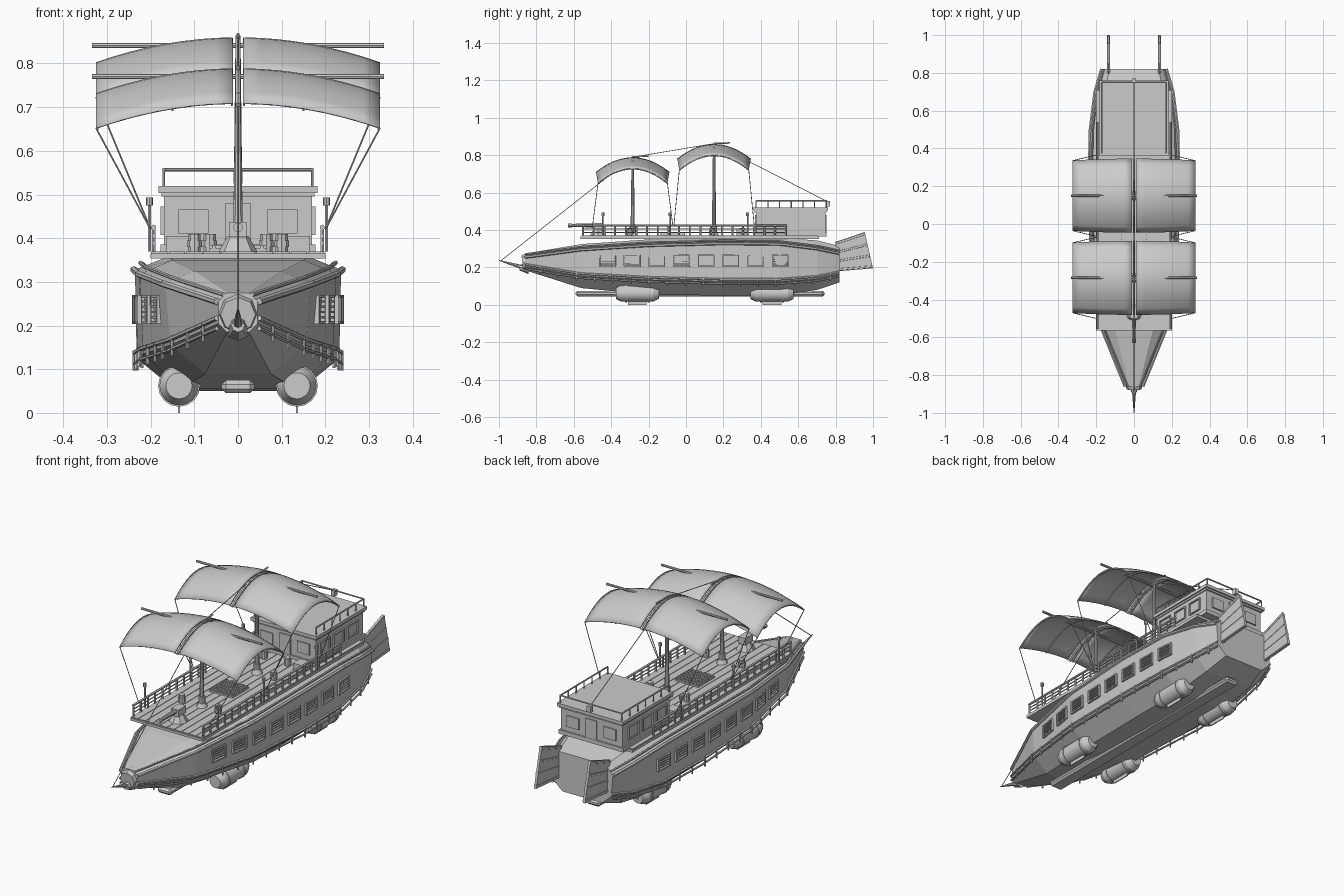
import bpy, bmesh, math
from mathutils import Vector, Matrix

old = bpy.data.objects.get("Cube")
if old:
    bpy.data.objects.remove(old)

grey = bpy.data.materials.new("plain_grey")
grey.use_nodes = True
COLOUR = (0.6, 0.6, 0.6, 1)
grey.diffuse_color = COLOUR
grey.node_tree.nodes["Principled BSDF"].inputs["Base Color"].default_value = COLOUR
SIDES = (-1, 1)


def finish(bm, name, smooth=False):
    bmesh.ops.recalc_face_normals(bm, faces=bm.faces)
    me = bpy.data.meshes.new(name)
    bm.to_mesh(me)
    bm.free()
    me.materials.append(grey)
    ob = bpy.data.objects.new(name, me)
    bpy.context.collection.objects.link(ob)
    if smooth:
        bpy.ops.object.select_all(action='DESELECT')
        ob.select_set(True)
        bpy.context.view_layer.objects.active = ob
        bpy.ops.object.shade_smooth_by_angle(angle=math.radians(35))
    return ob


def box(bm, c, size, turn=0.0):
    m = Matrix.Translation(c) @ Matrix.Rotation(turn, 4, 'Z') @ Matrix.Diagonal((*size, 1))
    bmesh.ops.create_cube(bm, size=1, matrix=m)


def rod(bm, a, b, r, r2=None, n=8):
    a, b = Vector(a), Vector(b)
    d = b - a
    m = Matrix.Translation((a + b) / 2) @ d.to_track_quat('Z', 'Y').to_matrix().to_4x4()
    bmesh.ops.create_cone(bm, cap_ends=True, segments=n, radius1=r,
                          radius2=r if r2 is None else r2, depth=d.length, matrix=m)


def path(bm, pts, r, n=6):
    for a, b in zip(pts, pts[1:]):
        rod(bm, a, b, r, n=n)


def loft(bm, rings):
    rows = [[bm.verts.new(p) for p in ring] for ring in rings]
    k = len(rows[0])
    for a, b in zip(rows, rows[1:]):
        for i in range(k):
            bm.faces.new((a[i], a[(i + 1) % k], b[(i + 1) % k], b[i]))
    bm.faces.new(rows[0])
    bm.faces.new(rows[-1])


# Hull stations: y, then half width and height of bottom, chine, shoulder, top
HULL = [
    (-.86, .025, .185, .045, .205, .045, .255, .025, .275),
    (-.56, .075, .09, .155, .155, .167, .295, .10, .325),
    (-.20, .13, .055, .217, .135, .225, .318, .15, .35),
    (.20, .14, .05, .232, .125, .236, .328, .16, .358),
    (.50, .14, .05, .225, .125, .23, .325, .16, .358),
    (.70, .13, .08, .195, .14, .205, .30, .155, .345),
    (.82, .11, .12, .16, .165, .17, .275, .13, .315),
]


def hull_at(y):
    for a, b in zip(HULL, HULL[1:]):
        if y <= b[0]:
            break
    t = (y - a[0]) / (b[0] - a[0])
    return [p + (q - p) * t for p, q in zip(a, b)]


def hull_line(s, k, dx=0.0, dz=0.0):
    return [(s * (h[k] + dx), h[0], h[k + 1] + dz) for h in HULL]


bm = bmesh.new()
rings = []
for h in HULL:
    half = [(h[k], h[k + 1]) for k in (1, 3, 5, 7)]
    rings.append([(x, h[0], z) for x, z in half] + [(-x, h[0], z) for x, z in reversed(half)])
loft(bm, rings)
finish(bm, "hull")

# Trim bands along the shoulder and chine, with hanging pegs
bm = bmesh.new()
for s in SIDES:
    path(bm, hull_line(s, 5, .003), .008)
    path(bm, hull_line(s, 5, -.012, .016), .005)
    path(bm, hull_line(s, 3, .004, .012), .006)
    path(bm, hull_line(s, 3, .004, -.012), .005)
    for i in range(17):
        h = hull_at(-.78 + i * .097)
        x = s * (h[3] + .006)
        rod(bm, (x, h[0], h[4] + .018), (x, h[0], h[4] - .028), .004, n=6)
finish(bm, "hull_trim")

# Louvred hull windows
bm = bmesh.new()
for s in SIDES:
    for i in range(8):
        y = -.42 + i * .132
        h, ha, hb = hull_at(y), hull_at(y - .03), hull_at(y + .03)
        x = (h[3] + h[5]) / 2 + .001
        slope = (hb[5] + hb[3] - ha[5] - ha[3]) / 2 / .06
        turn = -s * math.atan(slope)
        for z in (.207, .267):
            box(bm, (s * x, y, z), (.016, .088, .007), turn)
        for e in SIDES:
            box(bm, (s * (x + e * .041 * slope), y + e * .041, .237), (.016, .007, .06), turn)
        for j in range(4):
            box(bm, (s * x, y, .219 + j * .012), (.012, .078, .005), turn)
finish(bm, "hull_windows")

# Bow cap and sprit
bm = bmesh.new()
rod(bm, (0, -.83, .23), (0, -.875, .225), .052, .04, 8)
rod(bm, (0, -.84, .195), (0, -.89, .20), .03, .015, 8)
rod(bm, (0, -.87, .20), (0, -1.0, .238), .012, .002, 8)
finish(bm, "bow_sprit")

# Keel plank and float pods
bm = bmesh.new()
box(bm, (0, .075, .06), (.075, 1.33, .03))
bmesh.ops.bevel(bm, geom=bm.edges[:], offset=.01, segments=1, affect='EDGES')
finish(bm, "keel_plank")

bm = bmesh.new()
for s in SIDES:
    for y in (-.26, .46):
        x, z = s * .135, .062
        rod(bm, (x, y - .085, z), (x, y + .085, z), .045, n=16)
        for e in SIDES:
            rod(bm, (x, y + e * .085, z), (x, y + e * .115, z), .045, .03, 16)
            rod(bm, (x, y + e * .055, z), (x, y + e * .065, z), .048, n=16)
        box(bm, (x, y, .01), (.005, .10, .02))
        box(bm, (x * .9, y, .09), (.03, .12, .05))
finish(bm, "float_pods", True)

# Stern fins with slats
bm = bmesh.new()
FIN = [(.80, .18), (1.0, .195), (.955, .39), (.80, .335)]
for s in SIDES:
    loft(bm, [[(s * .135 + d, y, z) for y, z in FIN] for d in (-.006, .006)])
    for t in (.05, .35, .65, .95):
        a = Vector((s * .135, .80, .18 + .155 * t))
        b = Vector((s * .135, 1.0 - .045 * t, .195 + .195 * t))
        rod(bm, a, b, .009, n=6)
finish(bm, "stern_fins")

# Planked deck
bm = bmesh.new()
box(bm, (0, .0725, .359), (.40, 1.275, .012))
for i in range(10):
    box(bm, (-.18 + i * .04, .0725, .367), (.037, 1.265, .006))
finish(bm, "deck")

# Deck railings and lamp posts
bm = bmesh.new()
for s in SIDES:
    x = s * .193
    for z, r in ((.425, .006), (.405, .003), (.388, .003)):
        rod(bm, (x, -.555, z), (x, .54, z), r, n=6)
    for i in range(20):
        y = -.55 + i * .057
        rod(bm, (x, y, .365), (x, y, .425), .005, n=6)
    for y in (-.445, -.085, .33):
        rod(bm, (s * .203, y, .37), (s * .203, y, .48), .004, n=6)
        rod(bm, (s * .203, y, .475), (s * .203, y, .493), .008, n=8)
finish(bm, "deck_railings")

# Deckhouse with roof, windows and door
bm = bmesh.new()
box(bm, (0, .56, .435), (.34, .37, .14))
box(bm, (0, .56, .375), (.355, .385, .02))
box(bm, (0, .56, .512), (.365, .40, .016))
box(bm, (0, .56, .50), (.35, .385, .01))
finish(bm, "deckhouse")

bm = bmesh.new()
for y in (.374, .746):
    for x in (-.102, .102):
        box(bm, (x, y, .438), (.068, .012, .055))
    box(bm, (0, y, .425), (.06, .01, .11))
for s in SIDES:
    for y in (.44, .55, .66):
        for dy in (-.038, .038):
            box(bm, (s * .171, y + dy, .44), (.012, .006, .06))
        for dz in (-.03, .03):
            box(bm, (s * .171, y, .44 + dz), (.012, .082, .006))
finish(bm, "house_windows")

bm = bmesh.new()
for s in SIDES:
    rod(bm, (s * .17, .375, .557), (s * .17, .75, .557), .004, n=6)
    for i in range(7):
        y = .375 + i * .0625
        rod(bm, (s * .17, y, .515), (s * .17, y, .557), .003, n=6)
rod(bm, (-.17, .75, .557), (.17, .75, .557), .004, n=6)
box(bm, (0, .76, .54), (.02, .02, .03))
finish(bm, "roof_railing")

# Masts, sails, yards and ribs
masts, sails, spars = bmesh.new(), bmesh.new(), bmesh.new()
ropes = bmesh.new()
NX, NY = 8, 12


def sail_point(x, t, mast_y, top):
    u = abs(x) / .325
    return Vector((x, mast_y + t * .195 * (1 - .05 * u * u), top - .057 * u * u - .078 * t * t))


for mast_y, top in ((-.285, .787), (.15, .858)):
    rod(masts, (0, mast_y, .36), (0, mast_y, top + .006), .012, .006, 10)
    rod(masts, (0, mast_y, .365), (0, mast_y, .39), .028, .018, 10)
    rod(masts, (0, mast_y, .39), (0, mast_y, .42), .016, n=10)
    rod(spars, (-.334, mast_y, top - .017), (.334, mast_y, top - .017), .006)
    rod(spars, (0, mast_y, top + .005), (0, mast_y + .085, top + .008), .004, n=6)
    for x in (-.322, -.15, -.014, 0, .014, .15, .322):
        pts = [sail_point(x, -1 + 2 * j / NY, mast_y, top - .004) for j in range(NY + 1)]
        path(spars, pts, .006 if x == 0 else .003)
    for s in SIDES:
        grid = [[sails.verts.new(sail_point(s * (.012 + .313 * i / NX), -1 + 2 * j / NY, mast_y, top))
                 for j in range(NY + 1)] for i in range(NX + 1)]
        for i in range(NX):
            for j in range(NY):
                sails.faces.new((grid[i][j], grid[i + 1][j], grid[i + 1][j + 1], grid[i][j + 1]))
        for t in SIDES:
            corner = sail_point(s * .325, t, mast_y, top)
            rod(ropes, corner, (s * .20, mast_y + t * .215, .42), .002, n=5)
finish(masts, "masts", True)
finish(spars, "sail_spars")
cloth = finish(sails, "sails", True)
thick = cloth.modifiers.new("cloth", 'SOLIDIFY')
thick.thickness = .004
thick.offset = 0

path(ropes, [(0, -.99, .236), (0, -.285, .79), (0, .15, .862), (0, .76, .55)], .002, 5)
finish(ropes, "rigging")

# Bow gun on a tapered mount
bm = bmesh.new()
rod(bm, (0, -.47, .368), (0, -.47, .405), .045, .024, 8)
box(bm, (0, -.47, .42), (.04, .06, .035))
rod(bm, (0, -.63, .425), (0, -.44, .425), .008, .012, 10)
rod(bm, (0, -.63, .425), (0, -.61, .425), .011, n=10)
finish(bm, "bow_gun")

# Deck gratings, barrels and bollards
bm = bmesh.new()
for y0 in (-.07,):
    box(bm, (0, y0, .372), (.13, .13, .01))
    for i in range(6):
        o = -.055 + i * .022
        box(bm, (o, y0, .38), (.006, .13, .008))
        box(bm, (0, y0 + o, .38), (.13, .006, .008))
for s in SIDES:
    for x, y in ((.10, -.30), (.10, .14), (.065, .30)):
        rod(bm, (s * x, y, .365), (s * x, y, .41), .015, n=10)
        rod(bm, (s * x, y, .38), (s * x, y, .395), .018, n=10)
    box(bm, (s * .14, .30, .385), (.05, .06, .04))
finish(bm, "deck_fittings")
